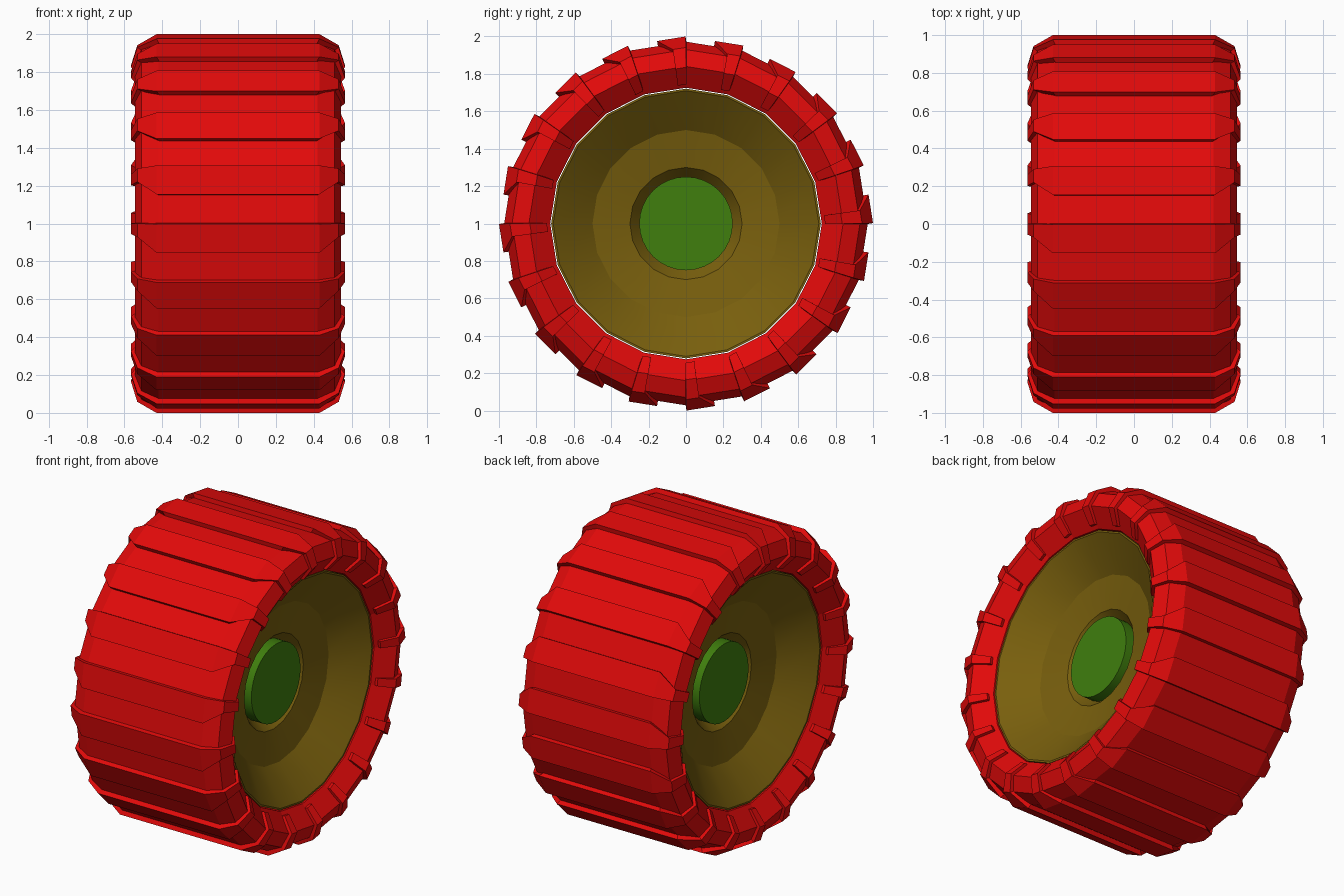
import bpy, bmesh, math
from mathutils import Vector

if "Cube" in bpy.data.objects:
    bpy.data.objects.remove(bpy.data.objects["Cube"])

SIDES = 20
HALF = math.pi / SIDES
CENTRE_Z = 1.0


def material(name, rgb):
    m = bpy.data.materials.new(name)
    m.diffuse_color = (*rgb, 1)
    m.use_nodes = True
    m.node_tree.nodes["Principled BSDF"].inputs["Base Color"].default_value = m.diffuse_color
    return m


def finish(name, bm, mat, smooth=None):
    bmesh.ops.recalc_face_normals(bm, faces=bm.faces)
    me = bpy.data.meshes.new(name)
    bm.to_mesh(me)
    bm.free()
    ob = bpy.data.objects.new(name, me)
    bpy.context.collection.objects.link(ob)
    me.materials.append(mat)
    ob.location.z = CENTRE_Z
    if smooth:
        bpy.ops.object.select_all(action='DESELECT')
        ob.select_set(True)
        bpy.context.view_layer.objects.active = ob
        bpy.ops.object.shade_smooth_by_angle(angle=math.radians(smooth))
    return ob


def mirrored(half):
    return half + [(-p[0], *p[1:]) for p in reversed(half)]


def ring(name, half_profile, sides, mat, smooth=None):
    """Turn a mirrored closed (x, radius) profile around the x axis."""
    prof = mirrored(half_profile)
    bm = bmesh.new()
    loops = []
    for k in range(sides):
        a = 2 * math.pi * k / sides
        loops.append([bm.verts.new((x, r * math.sin(a), r * math.cos(a))) for x, r in prof])
    n = len(prof)
    for k in range(sides):
        p, q = loops[k], loops[(k + 1) % sides]
        for i in range(n):
            j = (i + 1) % n
            bm.faces.new((p[i], p[j], q[j], q[i]))
    return finish(name, bm, mat, smooth)


red = material("tyre_red", (0.76, 0.003, 0.003))
olive = material("rim_olive", (0.19, 0.115, 0.004))
green = material("hub_green", (0.05, 0.21, 0.004))

# Tyre body
ring("tyre", [(0.46, 0.726), (0.545, 0.84), (0.51, 0.93), (0.42, 0.972)], SIDES, red)

# Dished rim, the same on both sides
ring("rim", [(0.455, 0.721), (0.455, 0.71), (0.44, 0.69), (0.295, 0.5),
             (0.255, 0.3), (0.18, 0.24)], SIDES, olive, 24)

# Hub
bm = bmesh.new()
bmesh.ops.create_cone(bm, cap_ends=True, segments=32, radius1=0.25, radius2=0.25, depth=0.54)
for v in bm.verts:
    v.co = Vector((v.co.z, v.co.x, v.co.y))
finish("hub", bm, green, 30)

# Tread lugs: each covers half a tyre facet and narrows down the sidewall
# rows: outer x, outer height, near edge, far edge, root x, root height
ROWS = mirrored([(0.495, 0.735, 0.072, 0.118, 0.44, 0.745),
                 (0.565, 0.825, 0.074, 0.132, 0.51, 0.80),
                 (0.532, 0.93, 0.076, 0.147, 0.48, 0.89),
                 (0.43, 0.988, 0.0, 0.154, 0.40, 0.93)])
bm = bmesh.new()
for k in range(SIDES):
    a = (2 * k - 1) * HALF
    up = Vector((0, math.sin(a), math.cos(a)))
    side = Vector((0, math.cos(a), -math.sin(a)))
    loops = []
    for x, n, t0, t1, rx, rn in ROWS:
        rx = math.copysign(rx, x)
        loops.append([bm.verts.new(Vector((px, 0, 0)) + up * h + side * t)
                      for px, h, t in ((x, n, t0), (x, n, t1), (rx, rn, t1), (rx, rn, t0))])
    for p, q in zip(loops, loops[1:]):
        for i in range(4):
            j = (i + 1) % 4
            bm.faces.new((p[i], p[j], q[j], q[i]))
    bm.faces.new(loops[0])
    bm.faces.new(loops[-1])
finish("tread_lugs", bm, red)
